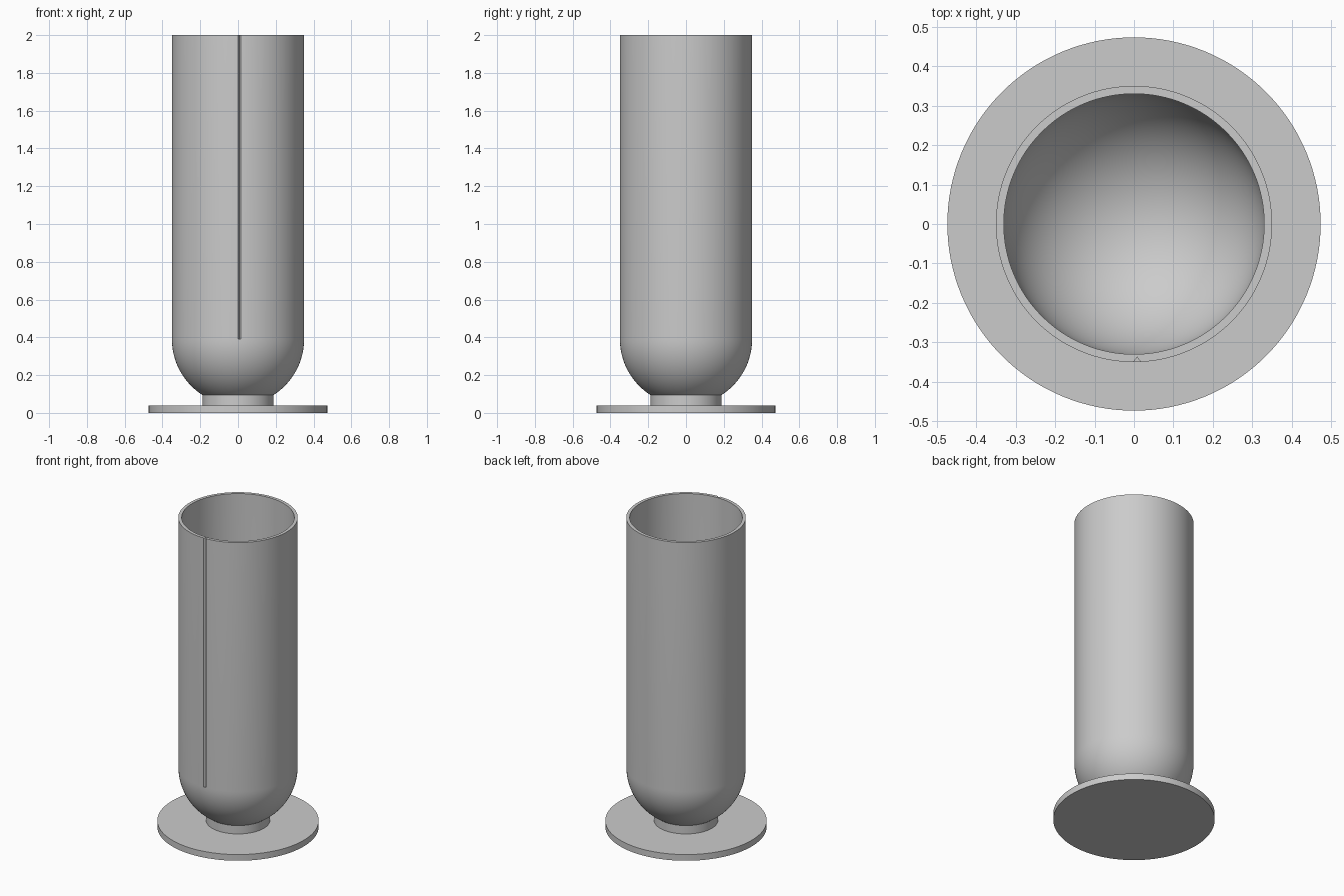
import bpy, bmesh, math

old = bpy.data.objects.get("Cube")
if old:
    bpy.data.objects.remove(old, do_unlink=True)

SEGMENTS = 128
CENTRE_Z, OUTER, INNER, TOP = 0.39, 0.35, 0.33, 2.0

grey = bpy.data.materials.new("plain grey")
grey.use_nodes = True
grey.diffuse_color = (0.6, 0.6, 0.6, 1)
grey.node_tree.nodes["Principled BSDF"].inputs["Base Color"].default_value = (0.6, 0.6, 0.6, 1)


def finish(name, bm):
    """Turn a bmesh into a named grey object."""
    bmesh.ops.recalc_face_normals(bm, faces=bm.faces)
    mesh = bpy.data.meshes.new(name)
    bm.to_mesh(mesh)
    bm.free()
    mesh.materials.append(grey)
    obj = bpy.data.objects.new(name, mesh)
    bpy.context.collection.objects.link(obj)
    return obj


def lathe(name, profile, closed=False):
    """Revolve a (radius, z) profile around the z axis."""
    bm = bmesh.new()
    verts = [bm.verts.new((r, 0, z)) for r, z in profile]
    pairs = list(zip(verts, verts[1:]))
    if closed:
        pairs.append((verts[-1], verts[0]))
    edges = [bm.edges.new(p) for p in pairs]
    bmesh.ops.spin(bm, geom=verts + edges, cent=(0, 0, 0), axis=(0, 0, 1),
                   angle=math.tau, steps=SEGMENTS, use_merge=True)
    bmesh.ops.remove_doubles(bm, verts=bm.verts, dist=0.00001)
    return finish(name, bm)


def bowl(radius, steps=28):
    """Quarter circle from the axis up to the straight wall."""
    angles = [math.pi / 2 * i / steps for i in range(steps + 1)]
    return [(radius * math.sin(a), CENTRE_Z - radius * math.cos(a)) for a in angles]


def smooth(obj):
    bpy.ops.object.select_all(action="DESELECT")
    obj.select_set(True)
    bpy.context.view_layer.objects.active = obj
    bpy.ops.object.shade_smooth_by_angle(angle=math.radians(30))


# Round foot plate and the short collar under the cup
base = lathe("base_plate", [(0, 0), (0.473, 0), (0.473, 0.04), (0, 0.04)])
collar = lathe("collar", [(0.17, 0.035), (0.187, 0.035), (0.187, 0.096), (0.17, 0.096)], closed=True)

# Hollow tube with a hemispherical bottom
cup = lathe("cup", bowl(OUTER) + [(OUTER, TOP), (INNER, TOP)] + bowl(INNER)[::-1])

# Thin V-shaped groove down the front wall
bm = bmesh.new()
outline = [(0.008, -0.337), (-0.010, -0.363), (0.026, -0.363)]
face = bm.faces.new([bm.verts.new((x, y, CENTRE_Z)) for x, y in outline])
extruded = bmesh.ops.extrude_face_region(bm, geom=[face])["geom"]
bmesh.ops.translate(bm, vec=(0, 0, TOP),
                    verts=[v for v in extruded if isinstance(v, bmesh.types.BMVert)])
cutter = finish("groove_cutter", bm)
cutter.hide_render = True

cut = cup.modifiers.new("groove", "BOOLEAN")
cut.operation = "DIFFERENCE"
cut.solver = "EXACT"
cut.object = cutter
bpy.context.view_layer.objects.active = cup
bpy.ops.object.modifier_apply(modifier=cut.name)
bpy.data.objects.remove(cutter, do_unlink=True)

for part in (base, collar, cup):
    smooth(part)
